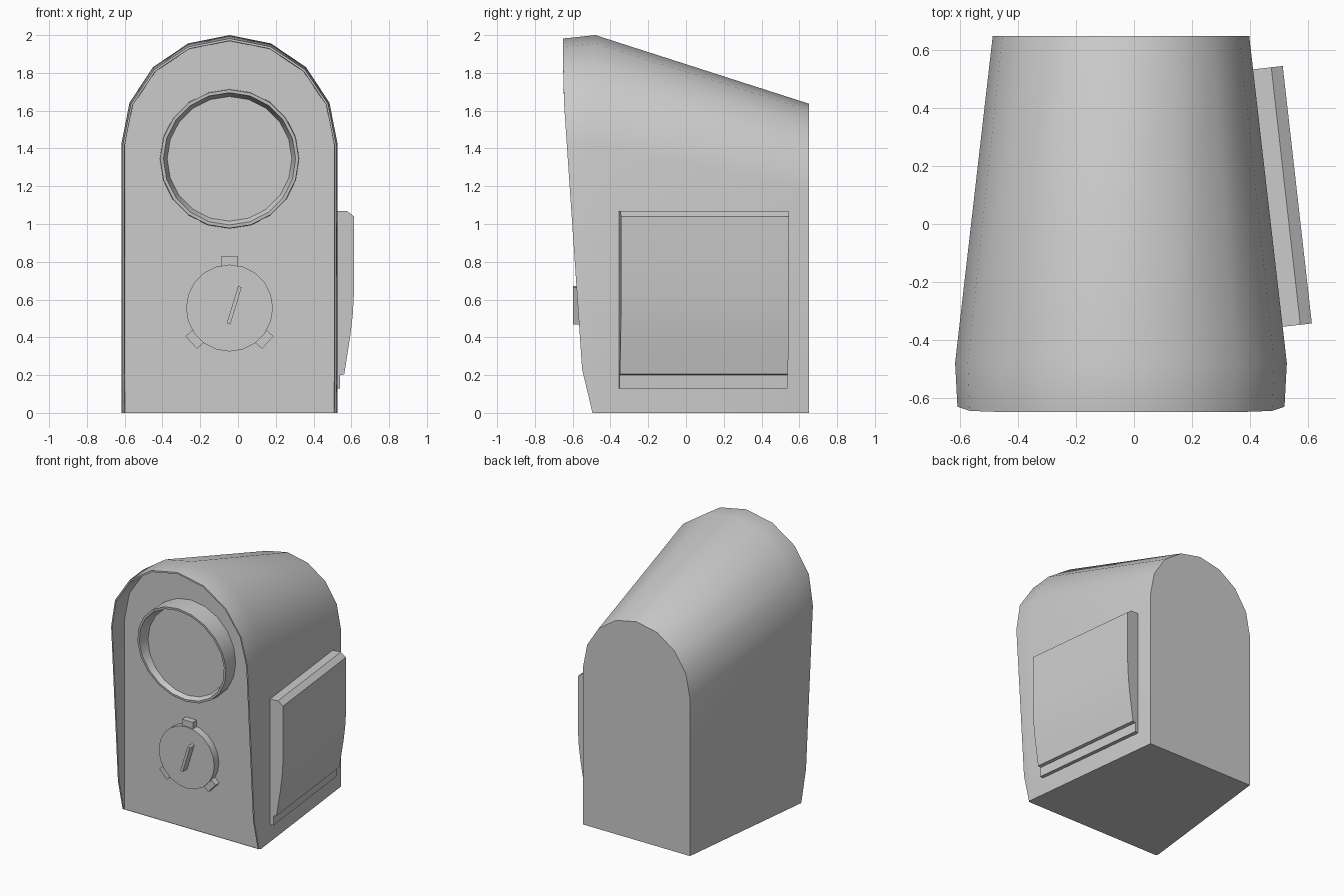
import bpy, bmesh, math
from mathutils import Vector, Matrix

cube = bpy.data.objects.get("Cube")
if cube:
    bpy.data.objects.remove(cube, do_unlink=True)

CX = -0.045      # centre line of the housing
FACE_Y = -0.49   # recessed front plate

grey = bpy.data.materials.new("plain_grey")
grey.use_nodes = True
grey.diffuse_color = (0.6, 0.6, 0.6, 1)
grey.node_tree.nodes["Principled BSDF"].inputs["Base Color"].default_value = (0.6, 0.6, 0.6, 1)


def loft(name, loops, angle=40):
    """Skin closed loops of equal length and cap both ends."""
    bm = bmesh.new()
    rings = [[bm.verts.new(p) for p in loop] for loop in loops]
    for a, b in zip(rings, rings[1:]):
        for i in range(len(a)):
            j = (i + 1) % len(a)
            bm.faces.new((a[i], a[j], b[j], b[i]))
    bm.faces.new(rings[0])
    bm.faces.new(rings[-1])
    bmesh.ops.recalc_face_normals(bm, faces=bm.faces)
    mesh = bpy.data.meshes.new(name)
    bm.to_mesh(mesh)
    bm.free()
    obj = bpy.data.objects.new(name, mesh)
    bpy.context.collection.objects.link(obj)
    mesh.materials.append(grey)
    bpy.ops.object.select_all(action='DESELECT')
    obj.select_set(True)
    bpy.context.view_layer.objects.active = obj
    bpy.ops.object.shade_smooth_by_angle(angle=math.radians(angle))
    return obj


def rim_y(z):
    """Slanted front edge of the housing."""
    if z < 0.23:
        return -0.495 - 0.055 * z / 0.23
    return -0.55 - 0.1 * min(1, (z - 0.23) / 1.47)


def arch(half, spring, rise, y_at):
    """Doorway-shaped cross-section with an eight-sided round top."""
    pts = [(half, 0), (half, 0.23)]
    for i in range(9):
        a = math.pi * i / 8
        pts.append((half * math.cos(a), spring + rise * math.sin(a)))
    pts += [(-half, 0.23), (-half, 0)]
    return [Vector((CX + x, y_at(z), z)) for x, z in pts]


def circle(radius, z0, y_at, sides=20):
    pts = []
    for i in range(sides):
        a = 2 * math.pi * i / sides
        z = z0 + radius * math.sin(a)
        pts.append(Vector((CX + radius * math.cos(a), y_at(z), z)))
    return pts


def block(name, x, z, width, height, y_back, y_front, angle):
    """Small box on the front plate, turned about the y axis."""
    turn = Matrix.Rotation(angle, 4, 'Y')
    corners = [(-1, -1), (1, -1), (1, 1), (-1, 1)]
    return loft(name, [[turn @ Vector((u * width / 2, 0, v * height / 2)) + Vector((x, y, z))
                        for u, v in corners] for y in (y_back, y_front)])


# Tapered housing with a recessed front
loft("housing", [
    arch(0.443, 1.18, 0.457, lambda z: 0.65),
    arch(0.573, 1.42, 0.58, lambda z: -0.48),
    arch(0.565, 1.42, 0.562, rim_y),
    arch(0.555, 1.42, 0.55, rim_y),
    arch(0.553, 1.42, 0.548, lambda z: FACE_Y),
])

# Round window with a slanted collar
LENS_Z = 1.345


def collar_y(z):
    return -0.65 + 0.13 * (1.71 - z)


loft("window_collar", [
    circle(0.37, LENS_Z, lambda z: FACE_Y + 0.02),
    circle(0.367, LENS_Z, collar_y),
    circle(0.35, LENS_Z, collar_y),
    circle(0.33, LENS_Z, lambda z: -0.53),
])

# Dial, its three tabs and the pointer
DIAL_Z = 0.555
loft("dial", [circle(0.23, DIAL_Z, lambda z: FACE_Y + 0.02),
              circle(0.23, DIAL_Z, lambda z: -0.545)])
for side, deg in (("top", 90), ("right", 222), ("left", -42)):
    a = math.radians(deg)
    block("dial_tab_" + side, CX + 0.235 * math.cos(a), DIAL_Z + 0.235 * math.sin(a),
          0.09, 0.075, FACE_Y + 0.02, -0.535, math.pi / 2 - a)
block("dial_pointer", -0.02, 0.57, 0.02, 0.205, -0.53, -0.597, math.radians(17))

# Side hatch: a bulged profile swept along the slanted left wall
profile = [(-0.03, 0.13), (0.027, 0.13), (0.027, 0.2), (0.05, 0.205), (0.065, 0.3),
           (0.082, 0.41), (0.095, 0.52), (0.102, 0.64), (0.102, 1.04), (0.062, 1.07), (-0.03, 1.07)]
along = Vector((-0.113, 1, 0)).normalized()
outward = Vector((along.y, -along.x, 0))
start = Vector((0.513, -0.355, 0))
loft("side_hatch", [[start + along * d + outward * t + Vector((0, 0, z)) for t, z in profile]
                    for d in (0, 0.895)], angle=25)
